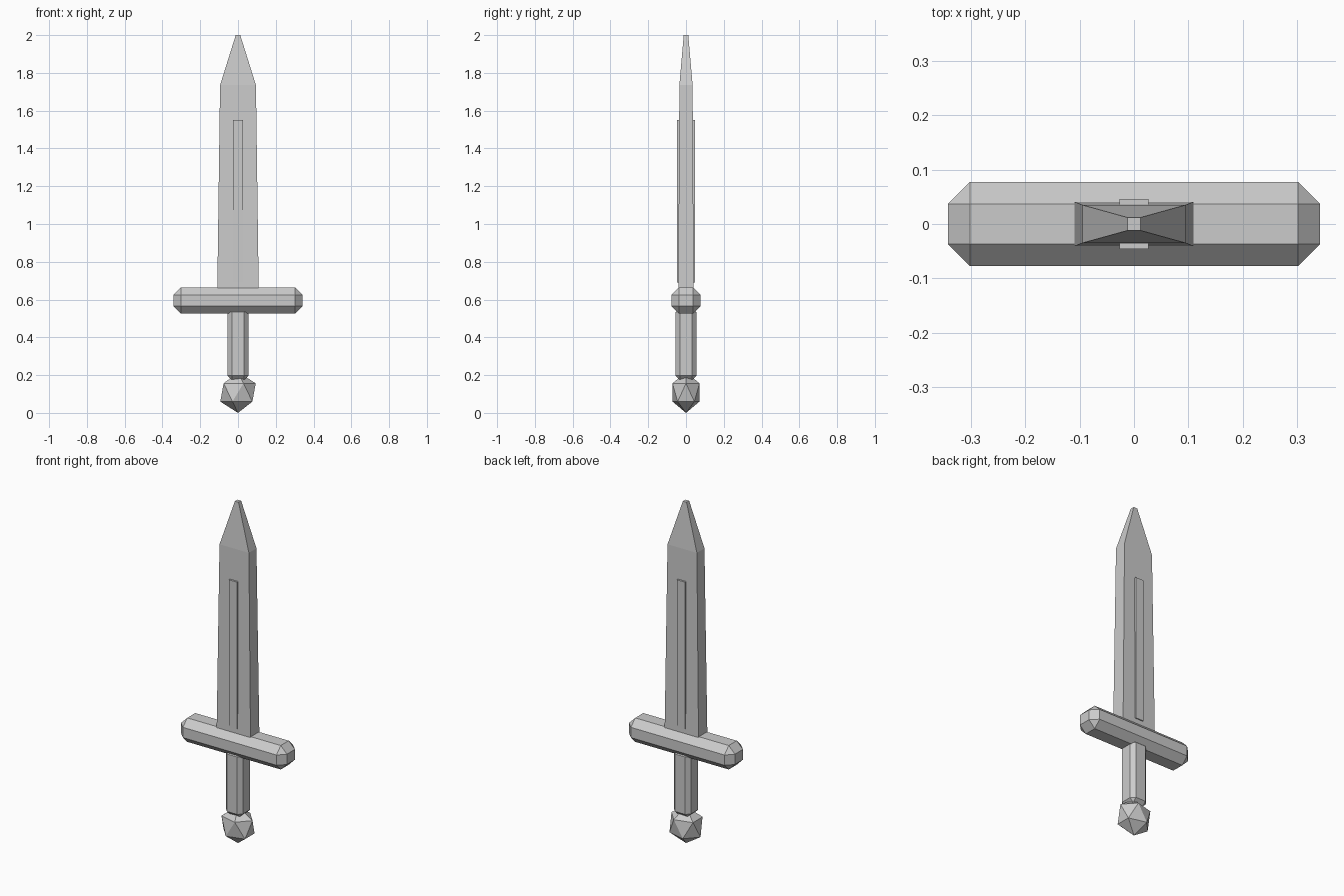
import bpy
import bmesh
from mathutils import Matrix

cube = bpy.data.objects.get("Cube")
if cube:
    bpy.data.objects.remove(cube, do_unlink=True)

# One plain grey for the whole sword
grey = bpy.data.materials.new("plain_grey")
grey.use_nodes = True
COLOUR = (0.6, 0.6, 0.6, 1.0)
grey.diffuse_color = COLOUR
grey.node_tree.nodes["Principled BSDF"].inputs["Base Color"].default_value = COLOUR


def finish(name, bm):
    """Turn a bmesh into a flat-shaded object."""
    bmesh.ops.recalc_face_normals(bm, faces=bm.faces)
    mesh = bpy.data.meshes.new(name)
    bm.to_mesh(mesh)
    bm.free()
    mesh.materials.append(grey)
    obj = bpy.data.objects.new(name, mesh)
    bpy.context.collection.objects.link(obj)
    return obj


def chamfered_box(name, size, z_centre, chamfer=0.0):
    bm = bmesh.new()
    bmesh.ops.create_cube(bm, size=1, matrix=Matrix.Translation((0, 0, z_centre))
                          @ Matrix.Diagonal((*size, 1)))
    if chamfer:
        bmesh.ops.bevel(bm, geom=bm.edges[:], offset=chamfer, segments=1,
                        profile=0.5, affect='EDGES')
    return finish(name, bm)


def rectangular_loft(name, sections):
    """Join rectangles given as (z, half width, half depth)."""
    bm = bmesh.new()
    rings = [[bm.verts.new((sx * w, sy * d, z))
              for sx, sy in ((-1, -1), (1, -1), (1, 1), (-1, 1))]
             for z, w, d in sections]
    for low, high in zip(rings, rings[1:]):
        for i in range(4):
            j = (i + 1) % 4
            bm.faces.new((low[i], low[j], high[j], high[i]))
    bm.faces.new(rings[0])
    bm.faces.new(rings[-1])
    return finish(name, bm)


# Tapered blade with a blunt point
rectangular_loft("blade", [(0.62, 0.11, 0.041), (1.735, 0.095, 0.035), (2.0, 0.012, 0.012)])

# Raised rib standing proud of both blade faces
chamfered_box("blade_rib", (0.053, 0.093, 0.86), 1.12)

# Crossguard and grip
chamfered_box("crossguard", (0.685, 0.154, 0.14), 0.595, 0.04)
chamfered_box("grip", (0.11, 0.11, 0.38), 0.365, 0.022)

# Faceted pommel, narrower from front to back
bm = bmesh.new()
bmesh.ops.create_icosphere(bm, subdivisions=1, radius=1,
                           matrix=Matrix.Translation((0, 0, 0.108))
                           @ Matrix.Diagonal((0.105, 0.084, 0.108, 1)))
finish("pommel", bm)
